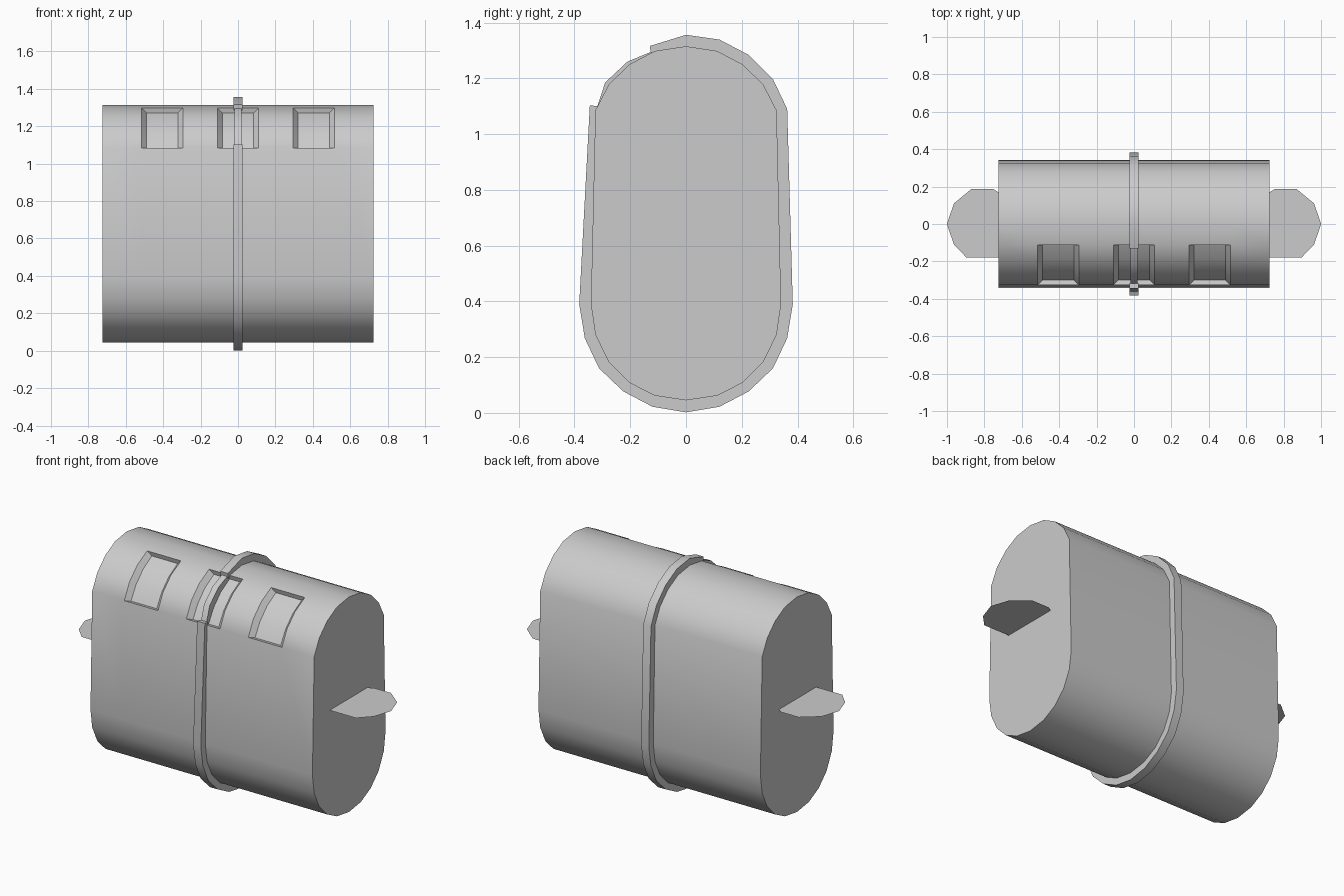
import bpy, math

if "Cube" in bpy.data.objects:
    bpy.data.objects.remove(bpy.data.objects["Cube"])

# Half outlines (y, z) from top to bottom: capsule body and the band around it
BODY = [(0, 1.315), (.112, 1.298), (.203, 1.25), (.277, 1.178), (.325, 1.085),
        (.341, .39), (.325, .28), (.277, .182), (.203, .108), (.112, .062), (0, .045)]
BAND = [(0, 1.356), (.12, 1.339), (.225, 1.284), (.312, 1.197), (.363, 1.09),
        (.383, .39), (.363, .268), (.312, .16), (.225, .077), (.12, .022), (0, .002)]


def make(name, verts, faces, smooth=True):
    me = bpy.data.meshes.new(name)
    me.from_pydata(verts, [], faces)
    ob = bpy.data.objects.new(name, me)
    bpy.context.collection.objects.link(ob)
    bpy.ops.object.select_all(action='DESELECT')
    ob.select_set(True)
    bpy.context.view_layer.objects.active = ob
    bpy.ops.object.mode_set(mode='EDIT')
    bpy.ops.mesh.select_all(action='SELECT')
    bpy.ops.mesh.normals_make_consistent(inside=False)
    bpy.ops.object.mode_set(mode='OBJECT')
    if smooth:
        bpy.ops.object.shade_smooth_by_angle(angle=math.radians(35))
    return ob


def strip(name, outer, inner, w):
    """Solid strap of half width w between two matching (y, z) paths."""
    verts, faces = [], []
    for (oy, oz), (iy, iz) in zip(outer, inner):
        verts += [(-w, oy, oz), (w, oy, oz), (w, iy, iz), (-w, iy, iz)]
    for i in range(len(outer) - 1):
        a, b = 4 * i, 4 * i + 4
        faces += [(a + k, a + (k + 1) % 4, b + (k + 1) % 4, b + k) for k in range(4)]
    n = len(verts)
    faces += [(3, 2, 1, 0), (n - 4, n - 3, n - 2, n - 1)]
    return make(name, verts, faces)


# Body with three recessed windows on the upper front curve
ring = [(-y, z) for y, z in BODY] + BODY[-2:0:-1]
n = len(ring)
xs = [-.725, -.515, -.295, -.11, .11, .295, .515, .725]
floor = [(-.105, 1.272), (-.186, 1.226), (-.254, 1.158), (-.30, 1.08)]
verts = [(x, y, z) for x in xs for y, z in ring]
faces = [tuple(range(n)), tuple(range(7 * n, 8 * n))]
for c in range(7):
    window = c in (1, 3, 5)
    for s in range(n):
        if not (window and s in (1, 2, 3)):
            t = (s + 1) % n
            faces.append((c * n + s, c * n + t, (c + 1) * n + t, (c + 1) * n + s))
    if window:
        f = len(verts)
        verts += [(xs[c] + .026, y, z) for y, z in floor]
        verts += [(xs[c + 1] - .026, y, z) for y, z in floor]
        l, r = c * n + 1, (c + 1) * n + 1
        for i in range(3):
            faces += [(f + i, f + i + 1, f + i + 5, f + i + 4),
                      (l + i, l + i + 1, f + i + 1, f + i),
                      (r + i, r + i + 1, f + i + 5, f + i + 4)]
        faces += [(l, r, f + 4, f), (l + 3, r + 3, f + 7, f + 3)]
make("body", verts, faces)

# Raised band, open across the middle window
outer = [(-.13, 1.316)] + BAND + [(-y, z) for y, z in BAND[-2:4:-1]] + [(-.345, 1.103)]
inner = [(-.125, 1.285)] + BODY + [(-y, z) for y, z in BODY[-2:4:-1]] + [(-.315, 1.10)]
strip("band", outer, inner, .025)

# Thin bar crossing the middle window
strip("window_bar", [(-.125, 1.295), (-.21, 1.26), (-.29, 1.185), (-.318, 1.10)],
      floor, .018)

# Flat fins on both ends
FIN = [(.725, -.18), (.895, -.18), (.963, -.11), (1, 0), (.963, .11),
       (.868, .188), (.755, .188), (.725, .17)]
for side, label in ((-1, "left"), (1, "right")):
    make(label + "_fin", [(side * x, y, .714) for x, y in FIN],
         [tuple(range(len(FIN)))], smooth=False)
